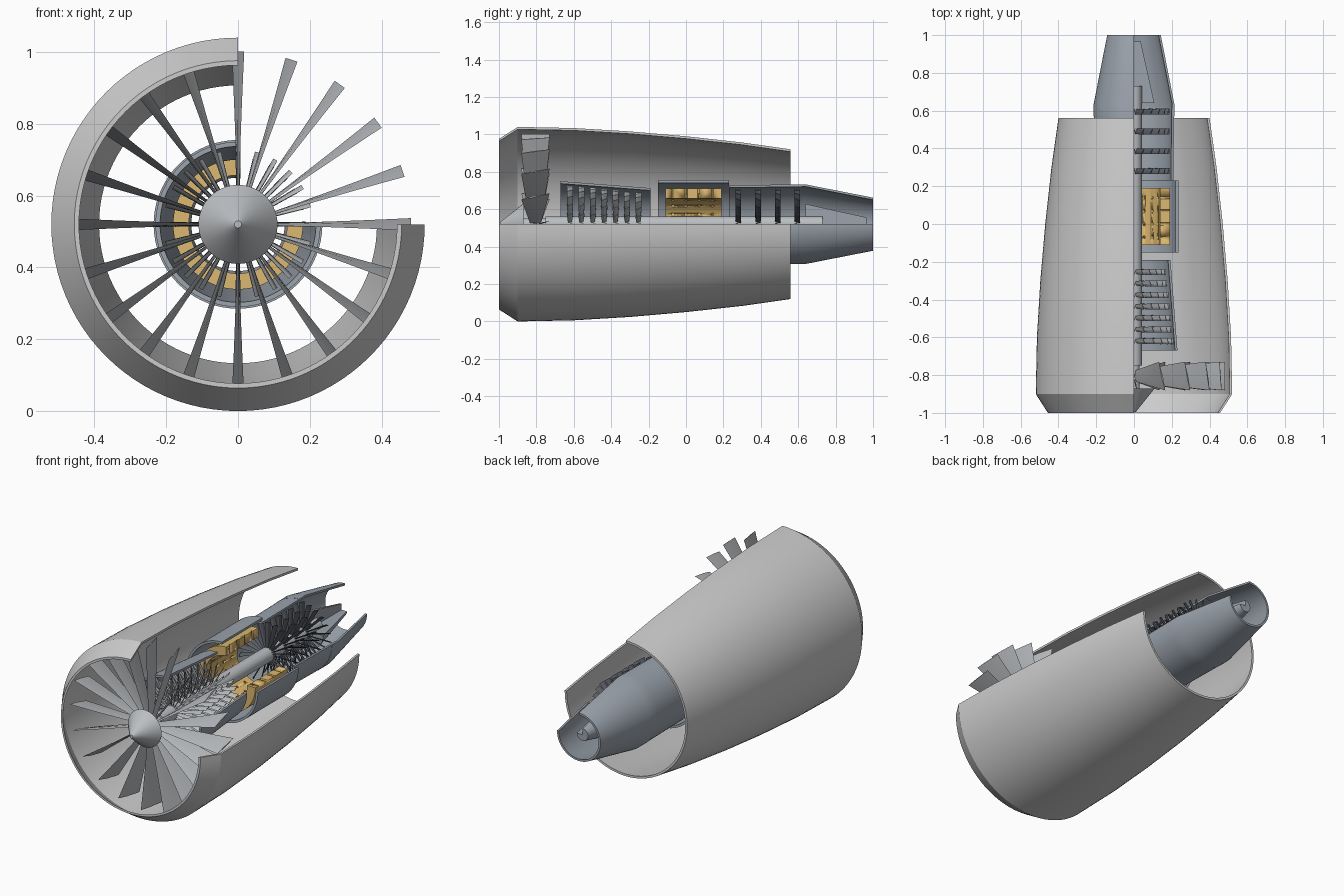
import bpy, bmesh
from math import sin, cos, radians, pi

if "Cube" in bpy.data.objects:
    bpy.data.objects.remove(bpy.data.objects["Cube"])

AXIS = 0.52                      # height of the engine axis


def material(name, rgb):
    m = bpy.data.materials.new(name)
    m.diffuse_color = (*rgb, 1)
    m.use_nodes = True
    m.node_tree.nodes["Principled BSDF"].inputs["Base Color"].default_value = m.diffuse_color
    return m


SHELL = material("light_metal", (0.62, 0.64, 0.65))
STEEL = material("blue_steel", (0.33, 0.37, 0.42))
BLADE = material("blade_metal", (0.5, 0.52, 0.54))
DARK = material("dark_alloy", (0.1, 0.11, 0.13))
GOLD = material("gold_liner", (0.72, 0.48, 0.16))


def polar(y, r, a):
    return (r * cos(a), y, AXIS + r * sin(a))


def finish(name, bm, mat, angle=25):
    bmesh.ops.remove_doubles(bm, verts=bm.verts, dist=1e-5)
    bmesh.ops.recalc_face_normals(bm, faces=bm.faces)
    me = bpy.data.meshes.new(name)
    bm.to_mesh(me)
    bm.free()
    ob = bpy.data.objects.new(name, me)
    bpy.context.collection.objects.link(ob)
    if mat:
        me.materials.append(mat)
    bpy.ops.object.select_all(action='DESELECT')
    ob.select_set(True)
    bpy.context.view_layer.objects.active = ob
    bpy.ops.object.shade_smooth_by_angle(angle=radians(angle))
    return ob


def revolve(name, profile, mat, cut=True, steps=72):
    """Spin a closed (y, r) profile; cut=True leaves out the upper right quarter."""
    bm = bmesh.new()
    start, sweep = (pi / 2, 1.5 * pi) if cut else (0, 2 * pi)
    rings = [[bm.verts.new(polar(y, r, start + sweep * i / steps)) for y, r in profile]
             for i in range(steps + 1)]
    n = len(profile)
    for a, b in zip(rings, rings[1:]):
        for j in range(n):
            k = (j + 1) % n
            if profile[j][1] + profile[k][1] > 0:
                bm.faces.new((a[j], a[k], b[k], b[j]))
    if cut:
        bm.faces.new(rings[0])
        bm.faces.new(rings[-1])
    return finish(name, bm, mat)


def shell(name, outer, thick, mat):
    """Thin cutaway casing following an outer profile."""
    return revolve(name, outer + [(y, r - thick) for y, r in reversed(outer)], mat)


def blade_row(name, y, count, r0, r1, c0, c1, tw0, tw1, thick, mat, spans=3):
    """Ring of twisted lens-section blades; chord and twist run from root to tip."""
    bm = bmesh.new()
    for i in range(count):
        a = 2 * pi * i / count
        prev = None
        for s in range(spans + 1):
            f = s / spans
            r, c = r0 + (r1 - r0) * f, c0 + (c1 - c0) * f
            tw = radians(tw0 + (tw1 - tw0) * f)
            ring = []
            for u, v in ((-.5, 0), (-.1, .5), (.5, 0), (-.1, -.5)):
                dy = u * c * cos(tw) - v * thick * sin(tw)
                dt = u * c * sin(tw) + v * thick * cos(tw)
                ring.append(bm.verts.new((r * cos(a) - dt * sin(a), y + dy,
                                          AXIS + r * sin(a) + dt * cos(a))))
            if prev:
                for j in range(4):
                    bm.faces.new((prev[j], prev[(j + 1) % 4], ring[(j + 1) % 4], ring[j]))
            else:
                bm.faces.new(ring)
            prev = ring
        bm.faces.new(prev)
    return finish(name, bm, mat, 15)


# outer nacelle with chamfered intake lip
shell("nacelle", [(-1, .456), (-.9, .52), (-.6, .514), (-.3, .496), (0, .47),
                  (.3, .437), (.56, .4)], .013, SHELL)

# spinner, shaft and fan
revolve("spinner", [(-.995, 0), (-.995, .01), (-.87, .11), (-.87, 0)], BLADE, cut=False)
revolve("main_shaft", [(-.88, 0), (-.88, .03), (-.75, .03), (-.75, .042), (.73, .042), (.73, 0)],
        BLADE, cut=False, steps=48)
blade_row("fan_blades", -.805, 20, .03, .482, .06, .155, 4, 13, .008, BLADE, 6)

# compressor casing and its tapering blade rows
shell("compressor_casing", [(-.67, .23), (-.19, .193)], .013, STEEL)
for i in range(7):
    blade_row(f"compressor_row_{i + 1}", -.62 + .061 * i, 24, .04, .208 - .0065 * i,
              .022, .036, 15, 22, .005, BLADE)

# combustor casing and perforated annular liner
shell("combustor_casing", [(-.15, .235), (.23, .235)], .014, STEEL)
liner = revolve("combustor_liner", [(-.11, .137), (-.11, .19), (.19, .19), (.19, .137)], GOLD)
bm = bmesh.new()
for y in (-.07, 0, .07, .14):
    for i in range(16):
        a = 2 * pi * i / 16
        loops = []
        for r in (.11, .22):
            loops.append([bm.verts.new((r * cos(a) - .008 * cos(k * pi / 4 + .2) * sin(a),
                                        y + .008 * sin(k * pi / 4 + .2),
                                        AXIS + r * sin(a) + .008 * cos(k * pi / 4 + .2) * cos(a)))
                          for k in range(8)])
            bm.faces.new(loops[-1])
        for k in range(8):
            m = (k + 1) % 8
            bm.faces.new((loops[0][k], loops[0][m], loops[1][m], loops[1][k]))
cutter = finish("liner_hole_cutter", bm, None)
cutter.hide_render = True
cutter.hide_set(True)
mod = liner.modifiers.new("holes", 'BOOLEAN')
mod.operation = 'DIFFERENCE'
mod.object = cutter
bpy.context.view_layer.objects.active = liner
bpy.ops.object.modifier_apply(modifier=mod.name)
bpy.data.objects.remove(cutter)

# turbine casing and blade rows
shell("turbine_casing", [(.23, .208), (.62, .213)], .013, STEEL)
for i, y in enumerate((.28, .385, .49, .595)):
    blade_row(f"turbine_row_{i + 1}", y, 24, .04, .188, .03, .034, -18, -26, .007, DARK)

# exhaust nozzle and tail plug
shell("exhaust_nozzle", [(.57, .2135), (.635, .2135), (1, .142)], .012, STEEL)
revolve("tail_plug", [(.64, 0), (.64, .108), (.965, .036), (.965, 0)], STEEL)
